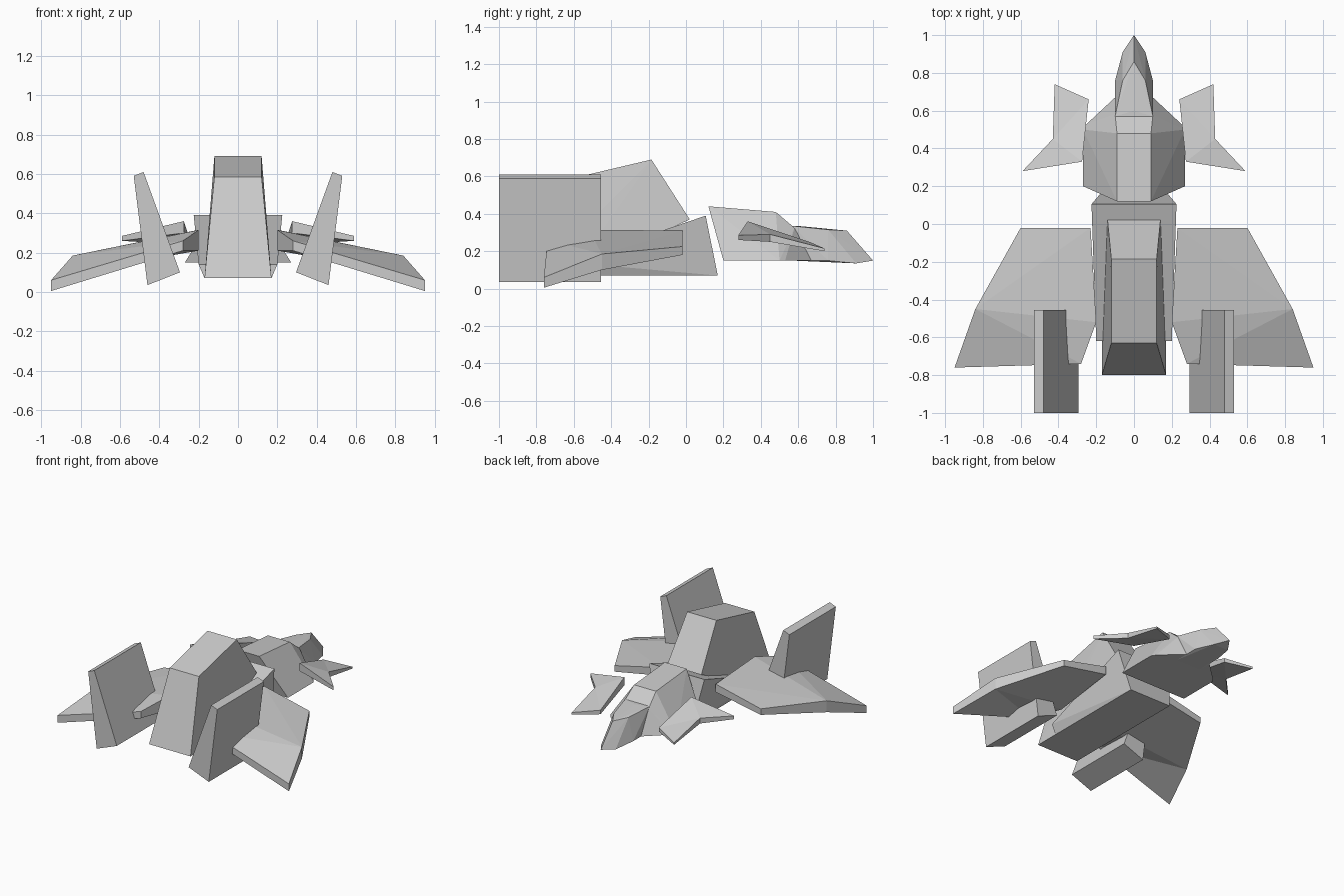
import bpy, bmesh

if "Cube" in bpy.data.objects:
    bpy.data.objects.remove(bpy.data.objects["Cube"])


def finish(bm, name):
    bmesh.ops.recalc_face_normals(bm, faces=bm.faces)
    mesh = bpy.data.meshes.new(name)
    bm.to_mesh(mesh)
    bm.free()
    obj = bpy.data.objects.new(name, mesh)
    bpy.context.collection.objects.link(obj)
    return obj


def mirrored_hull(name, half):
    """Faceted convex block from the points of its right half."""
    bm = bmesh.new()
    for x, y, z in half:
        bm.verts.new((x, y, z))
        if x > 0:
            bm.verts.new((-x, y, z))
    bmesh.ops.convex_hull(bm, input=bm.verts)
    bmesh.ops.dissolve_limit(bm, angle_limit=0.01, verts=bm.verts, edges=bm.edges)
    return finish(bm, name)


def plate_pair(name, outline, panels):
    """Creased plate: outline of (x, y, top z, bottom z), built on both sides."""
    for side, sx in (("right", 1), ("left", -1)):
        bm = bmesh.new()
        top = [bm.verts.new((sx * x, y, t)) for x, y, t, b in outline]
        low = [bm.verts.new((sx * x, y, b)) for x, y, t, b in outline]
        for p in panels:
            bm.faces.new([top[i] for i in p])
            bm.faces.new([low[i] for i in reversed(p)])
        n = len(outline)
        for i in range(n):
            j = (i + 1) % n
            bm.faces.new((top[i], low[i], low[j], top[j]))
        finish(bm, side + "_" + name)


def fin_pair(name, profile, y0, y1):
    """Slanted fin: an x-z profile extruded along y, built on both sides."""
    for side, sx in (("right", 1), ("left", -1)):
        bm = bmesh.new()
        face = bm.faces.new([bm.verts.new((sx * x, y0, z)) for x, z in profile])
        ext = bmesh.ops.extrude_face_region(bm, geom=[face], use_keep_orig=True)
        verts = [v for v in ext["geom"] if isinstance(v, bmesh.types.BMVert)]
        bmesh.ops.translate(bm, verts=verts, vec=(0, y1 - y0, 0))
        finish(bm, side + "_" + name)


# Pointed nose
mirrored_hull("nose", [
    (0, 1.0, .15), (0, .86, .31), (.06, .91, .135), (.06, .76, .315),
    (.1, .76, .15), (.1, .57, .335), (.1, .57, .15), (0, .6, .335)])

# Front fuselage
mirrored_hull("front_fuselage", [
    (.09, .12, .44), (.09, .48, .41), (.27, .2, .15), (.27, .5, .15),
    (.25, .53, .15), (.1, .67, .15), (.1, .58, .325)])

# Central body joining the wings
mirrored_hull("central_body", [
    (.225, .105, .39), (.17, .17, .07), (.2, -.62, .14), (.17, -.62, .07)])

# Tall raised block behind
mirrored_hull("rear_tower", [
    (.14, .02, .37), (.12, -.185, .69), (.12, -.63, .585),
    (.17, -.8, .07), (.17, -.62, .07)])

# Main wings
plate_pair("wing", [
    (.23, -.02, .31, .25), (.6, -.02, .225, .18), (.84, -.45, .185, .10),
    (.95, -.76, .06, .005), (.28, -.74, .26, .21), (.2, -.52, .315, .21)],
    [(0, 1, 2), (0, 2, 5), (5, 2, 4), (2, 3, 4)])

# Canards beside the nose
plate_pair("canard", [
    (.42, .74, .215, .20), (.24, .66, .25, .22), (.275, .33, .36, .30),
    (.59, .28, .285, .26), (.43, .45, .29, .25)],
    [(0, 1, 4), (1, 2, 4), (2, 3, 4)])

# Slanted tail fins
fin_pair("tail_fin", [(.46, .035), (.295, .1), (.48, .61), (.53, .59)], -1.0, -.455)
